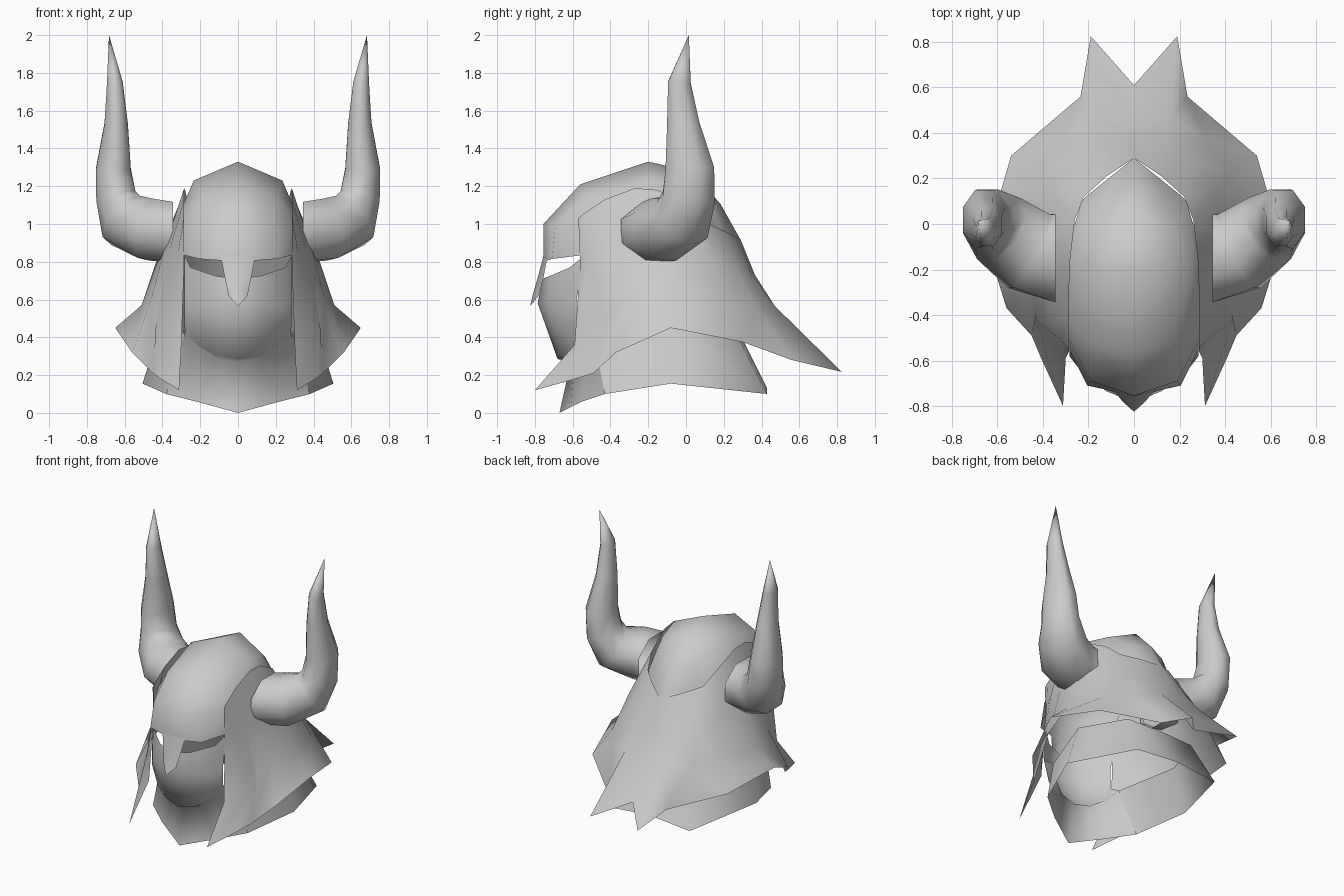
import bpy
import bmesh
from math import cos, sin, tau
from mathutils import Vector

default_cube = bpy.data.objects.get("Cube")
if default_cube:
    bpy.data.objects.remove(default_cube, do_unlink=True)

steel = bpy.data.materials.new("plain_grey")
steel.use_nodes = True
grey = (0.6, 0.6, 0.6, 1)
steel.diffuse_color = grey
steel.node_tree.nodes["Principled BSDF"].inputs["Base Color"].default_value = grey

CENTRE = Vector((0, -.15, .6))


def finish(name, bm, pivot=None):
    """Turn a half mesh into a smooth object mirrored across x."""
    if pivot is None:
        bmesh.ops.recalc_face_normals(bm, faces=bm.faces[:])
    else:
        bm.normal_update()
        outward = sum(f.normal.dot(f.calc_center_median() - pivot) * f.calc_area()
                      for f in bm.faces)
        if outward < 0:
            bmesh.ops.reverse_faces(bm, faces=bm.faces[:])
    mesh = bpy.data.meshes.new(name)
    bm.to_mesh(mesh)
    bm.free()
    mesh.materials.append(steel)
    mesh.shade_smooth()
    obj = bpy.data.objects.new(name, mesh)
    bpy.context.collection.objects.link(obj)
    mirror = obj.modifiers.new("mirror", 'MIRROR')
    mirror.merge_threshold = 0.002
    return obj


def skin(rows, closed=False):
    """Join neighbouring rows of points with quads."""
    bm = bmesh.new()
    grid = [[bm.verts.new(p) for p in row] for row in rows]
    for a, b in zip(grid, grid[1:]):
        count = len(a)
        for i in range(count if closed else count - 1):
            j = (i + 1) % count
            bm.faces.new((a[i], a[j], b[j], b[i]))
    bmesh.ops.remove_doubles(bm, verts=bm.verts[:], dist=0.0005)
    return bm


# Crown: rows run from the brow over the top to the nape, centre to side
crown = [
    [(0, -.755, .8), (.205, -.71, .815), (.285, -.55, .835)],
    [(0, -.755, 1), (.19, -.69, 1), (.29, -.5, 1)],
    [(0, -.56, 1.21), (.2, -.52, 1.15), (.29, -.43, 1.05)],
    [(0, -.2, 1.33), (.235, -.2, 1.23), (.29, -.25, 1.1)],
    [(0, .02, 1.28), (.2, -.02, 1.2), (.275, -.05, 1.07)],
    [(0, .18, 1.11), (.13, .13, 1.09), (.23, .1, .99)],
    [(0, .29, .915), (.1, .21, .93), (.2, .13, .95)],
]
finish("crown", skin(crown), CENTRE)

# Nose guard hanging from the brow
nose = [
    [(0, -.755, .83), (.09, -.735, .82)],
    [(0, -.785, .715), (.07, -.755, .715)],
    [(0, -.81, .63), (.05, -.78, .62)],
    [(0, -.825, .565), (0, -.825, .565)],
]
finish("nose_guard", skin(nose), CENTRE)

# Face plate and throat: columns from the middle to the cheek,
# running from the eye slot over the chin and under it to the collar hem
face = [
    [(0, -.76, .71), (0, -.785, .58), (0, -.68, .285), (0, -.61, .27), (0, -.67, 0)],
    [(.12, -.72, .725), (.12, -.735, .57), (.12, -.66, .31), (.12, -.59, .29),
     (.11, -.61, .03)],
    [(.25, -.615, .77), (.23, -.65, .56), (.21, -.62, .365), (.2, -.55, .34),
     (.22, -.55, .06)],
    [(.284, -.535, .835), (.284, -.58, .6), (.284, -.58, .48), (.28, -.49, .42),
     (.38, -.43, .1)],
]
finish("face_plate", skin(face), CENTRE)

# Neck collar: columns from the cheek round to the nape, top to hem
collar = [
    [(.28, -.49, .42), (.38, -.43, .1)],
    [(.41, -.08, .46), (.505, -.08, .155)],
    [(.27, .26, .43), (.33, .43, .1)],
    [(0, .285, .42), (0, .43, .13)],
]
finish("neck_collar", skin(collar), CENTRE)

# Hood: columns from the nape round to the cheek, crown edge to hem
hood = [
    [(0, .29, .915), (0, .365, .73), (0, .43, .54), (0, .61, .29)],
    [(.12, .21, .96), (.14, .34, .74), (.16, .47, .566), (.19, .825, .217)],
    [(.22, .12, 1), (.26, .26, .78), (.31, .38, .55), (.235, .56, .28)],
    [(.26, .02, 1.09), (.36, .14, .8), (.43, .23, .56), (.54, .3, .375)],
    [(.28, -.15, 1.18), (.41, -.08, .87), (.51, -.08, .57), (.65, -.08, .45)],
    [(.285, -.27, 1.19), (.39, -.28, .87), (.46, -.28, .6), (.56, -.37, .32)],
    [(.285, -.43, 1.13), (.36, -.42, .87), (.43, -.39, .52), (.45, -.49, .21)],
    [(.285, -.55, 1.05), (.32, -.51, .84), (.435, -.42, .46), (.41, -.585, .18)],
    [(.285, -.57, 1.03), (.285, -.56, .79), (.3, -.59, .36), (.312, -.8, .12)],
]
finish("hood", skin(hood), CENTRE)

# Horns: centre, width and height of each ring along a bent path
path = [
    ((.345, -.15, .96), .21, .17),
    ((.46, -.12, .97), .195, .175),
    ((.595, -.02, 1.02), .165, .16),
    ((.645, .015, 1.14), .15, .115),
    ((.66, .02, 1.29), .14, .1),
    ((.645, -.015, 1.53), .093, .067),
    ((.652, -.035, 1.75), .065, .045),
    ((.683, .015, 2), 0, 0),
]
centres = [Vector(p[0]) for p in path]
rings = []
for i, (centre, wide, high) in enumerate(path):
    before = centres[max(i - 1, 0)]
    after = centres[min(i + 1, len(path) - 1)]
    along = (after - before).normalized()
    if i == 0:
        along = Vector((1, 0, 0))
    across = Vector((0, 1, 0))
    across = (across - along * across.dot(along)).normalized()
    up = along.cross(across)
    rings.append([centres[i] + across * wide * cos(tau * (k + .5) / 8)
                  + up * high * sin(tau * (k + .5) / 8) for k in range(8)])
finish("horns", skin(rings, closed=True))
